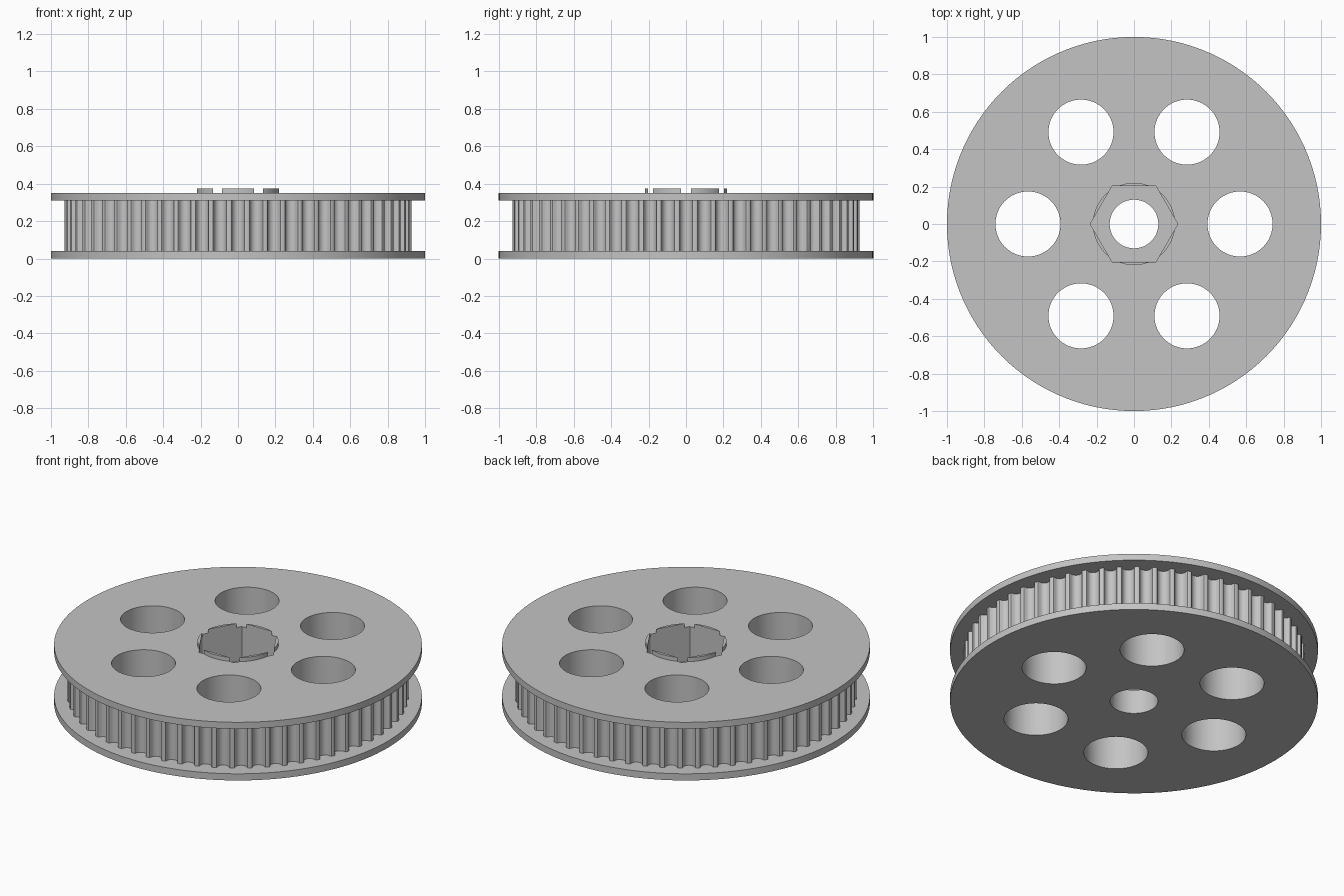
import bpy
import bmesh
from math import sin, cos, pi

cube = bpy.data.objects.get("Cube")
if cube:
    bpy.data.objects.remove(cube, do_unlink=True)

TEETH = 60
CORE_R = 0.927
BOTTOM_TOP, UPPER_BOTTOM, UPPER_TOP, HUB_TOP = 0.04, 0.31, 0.349, 0.373

grey = bpy.data.materials.new("plain grey")
grey.use_nodes = True
COLOUR = (0.55, 0.55, 0.55, 1)
grey.diffuse_color = COLOUR
grey.node_tree.nodes["Principled BSDF"].inputs["Base Color"].default_value = COLOUR


def prism(name, outline, z0, z1):
    """Extrude a counter-clockwise outline from z0 to z1."""
    bm = bmesh.new()
    low = [bm.verts.new((x, y, z0)) for x, y in outline]
    high = [bm.verts.new((x, y, z1)) for x, y in outline]
    bm.faces.new(low[::-1])
    bm.faces.new(high)
    n = len(outline)
    for i in range(n):
        j = (i + 1) % n
        bm.faces.new((low[i], low[j], high[j], high[i]))
    mesh = bpy.data.meshes.new(name)
    bm.to_mesh(mesh)
    bm.free()
    mesh.materials.append(grey)
    ob = bpy.data.objects.new(name, mesh)
    bpy.context.collection.objects.link(ob)
    return ob


def ring(radius, sides, cx=0, cy=0):
    return [(cx + radius * cos(2 * pi * i / sides),
             cy + radius * sin(2 * pi * i / sides)) for i in range(sides)]


def combine(target, tool, operation):
    """Apply a boolean and remove the tool object."""
    mod = target.modifiers.new("combine", 'BOOLEAN')
    mod.operation = operation
    mod.solver = 'EXACT'
    mod.object = tool
    bpy.context.view_layer.objects.active = target
    bpy.ops.object.modifier_apply(modifier=mod.name)
    bpy.data.objects.remove(tool, do_unlink=True)


# Toothed core: rounded grooves around the rim (half width, depth)
half = [(0.0416, 0), (0.036, 0.0018), (0.0333, 0.0064), (0.0305, 0.0169),
        (0.0251, 0.0265), (0.0138, 0.0348)]
groove = [(-w, d) for w, d in half] + [(0, 0.0376)] + half[::-1]
groove = [(w, d) for w, d in groove]
outline = []
for t in range(TEETH):
    a = 2 * pi * t / TEETH
    for w, d in groove:
        r = CORE_R - d
        outline.append((r * cos(a) - w * sin(a), r * sin(a) + w * cos(a)))
pulley = prism("toothed_pulley", outline, BOTTOM_TOP / 2, UPPER_BOTTOM + 0.02)

# Flanges and raised hub
combine(pulley, prism("lower_flange", ring(1, 120), 0, BOTTOM_TOP), 'UNION')
combine(pulley, prism("upper_flange", ring(1, 120), UPPER_BOTTOM, UPPER_TOP), 'UNION')
combine(pulley, prism("hub", ring(0.22, 72), UPPER_BOTTOM + 0.01, HUB_TOP), 'UNION')

# Hexagonal nut pocket that breaks the hub into six segments, and the bore
combine(pulley, prism("nut_pocket", ring(0.234, 6), 0.145, 0.5), 'DIFFERENCE')
combine(pulley, prism("bore", ring(0.13, 64), -0.1, 0.5), 'DIFFERENCE')

# Six lightening holes
for x, y in ring(0.567, 6):
    combine(pulley, prism("round_hole", ring(0.174, 64, x, y), -0.1, 0.5), 'DIFFERENCE')

bpy.ops.object.select_all(action='DESELECT')
pulley.select_set(True)
bpy.context.view_layer.objects.active = pulley
bpy.ops.object.shade_smooth_by_angle(angle=pi / 6)
